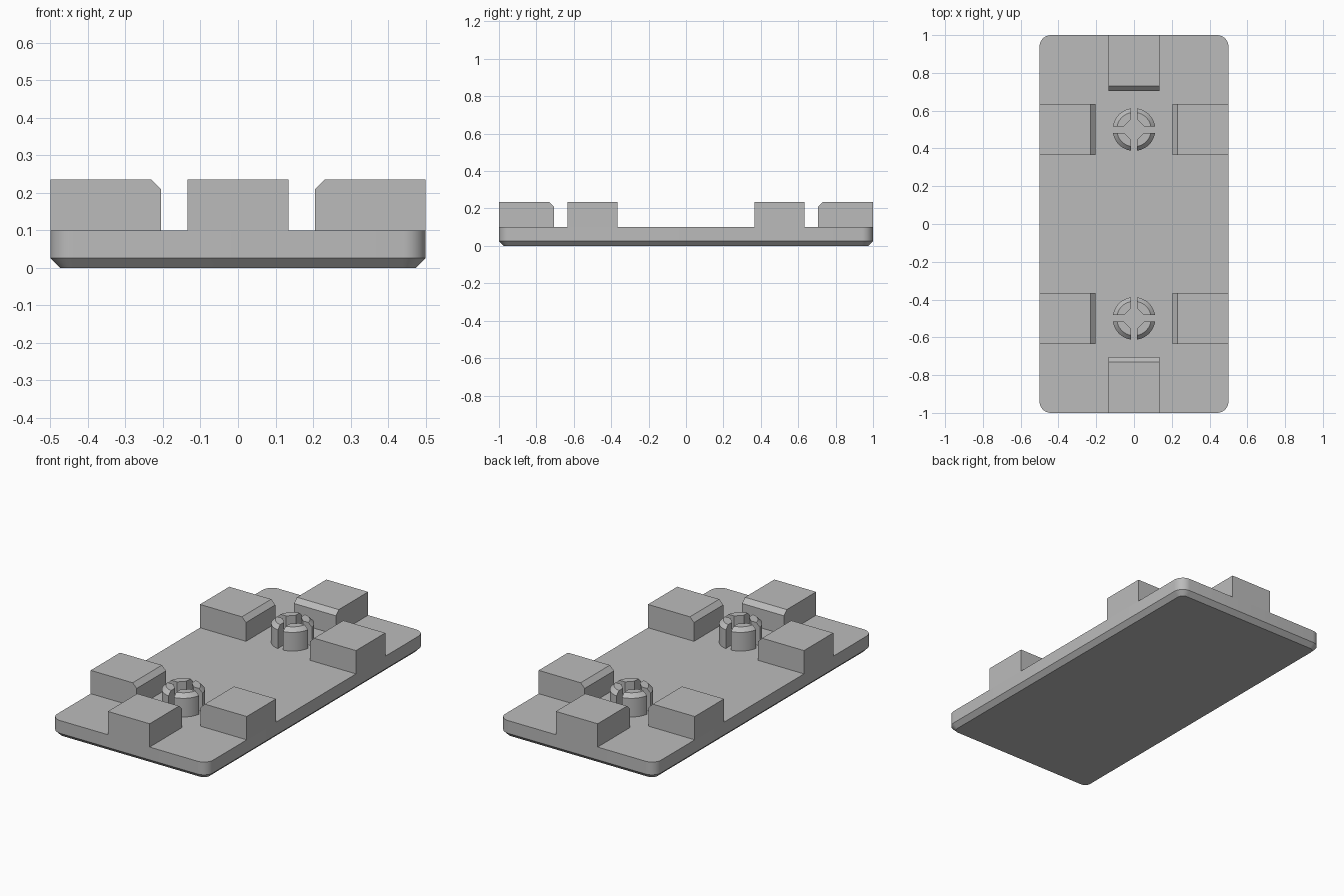
import bpy, bmesh
from math import sin, cos, asin, pi, radians
from mathutils import Matrix, Vector

if "Cube" in bpy.data.objects:
    bpy.data.objects.remove(bpy.data.objects["Cube"], do_unlink=True)

grey = bpy.data.materials.new("plain grey")
grey.use_nodes = True
grey.diffuse_color = (0.5, 0.5, 0.5, 1)
grey.node_tree.nodes["Principled BSDF"].inputs["Base Color"].default_value = (0.5, 0.5, 0.5, 1)

PLATE_TOP, BLOCK_TOP, PEG_TOP = 0.1, 0.235, 0.23
HALF_WIDTH, CHAMFER = 0.134, 0.026


def finish(name, bm, matrix=Matrix()):
    bmesh.ops.recalc_face_normals(bm, faces=bm.faces)
    mesh = bpy.data.meshes.new(name)
    bm.to_mesh(mesh)
    bm.free()
    mesh.materials.append(grey)
    ob = bpy.data.objects.new(name, mesh)
    ob.matrix_world = matrix
    bpy.context.collection.objects.link(ob)
    bpy.ops.object.select_all(action='DESELECT')
    ob.select_set(True)
    bpy.context.view_layer.objects.active = ob
    bpy.ops.object.shade_smooth_by_angle(angle=radians(25))
    return ob


def loft(name, rings, matrix=Matrix()):
    """Join matching closed outlines and cap both ends."""
    bm = bmesh.new()
    loops = [[bm.verts.new(p) for p in ring] for ring in rings]
    n = len(loops[0])
    for a, b in zip(loops, loops[1:]):
        for i in range(n):
            j = (i + 1) % n
            bm.faces.new((a[i], a[j], b[j], b[i]))
    bm.faces.new(loops[0])
    bm.faces.new(loops[-1])
    return finish(name, bm, matrix)


def rounded_outline(inset, z, radius=0.06, steps=8):
    r = radius - inset
    points = []
    for k, (sx, sy) in enumerate(((1, 1), (-1, 1), (-1, -1), (1, -1))):
        for i in range(steps + 1):
            a = (k + i / steps) * pi / 2
            points.append((sx * (0.5 - radius) + r * cos(a),
                           sy * (1 - radius) + r * sin(a), z))
    return points


# Base plate with a bevelled underside
loft("base_plate", [rounded_outline(CHAMFER, 0), rounded_outline(0, CHAMFER),
                    rounded_outline(0, PLATE_TOP)])


# Edge blocks, chamfered along the upper inner edge
def edge_block(name, x, y, turn):
    length = 0.295
    profile = [(0, PLATE_TOP), (0, BLOCK_TOP), (length - CHAMFER, BLOCK_TOP),
               (length, BLOCK_TOP - CHAMFER), (length, PLATE_TOP)]
    rings = [[(px, side * HALF_WIDTH, pz) for px, pz in profile] for side in (-1, 1)]
    loft(name, rings, Matrix.Translation((x, y, 0)) @ Matrix.Rotation(turn, 4, 'Z'))


# Split peg: four chamfered quarter sectors around a small hollow
def quarter(r, z, gap=0.017, inner=0.053, steps=10):
    start = asin(gap / r)
    arc = [start + (pi / 2 - 2 * start) * i / steps for i in range(steps + 1)]
    return ([(inner, gap, z)] + [(r * cos(a), r * sin(a), z) for a in arc]
            + [(gap, inner, z)])


for sy, end in ((-1, "front"), (1, "back")):
    edge_block(end + "_end_block", 0, sy, -sy * pi / 2)
    edge_block(end + "_left_block", 0.5, sy * 0.5, pi)
    edge_block(end + "_right_block", -0.5, sy * 0.5, 0)
    for k in range(4):
        place = Matrix.Translation((0, sy * 0.5, 0)) @ Matrix.Rotation(k * pi / 2, 4, 'Z')
        loft(f"{end}_peg_quarter_{k + 1}",
             [quarter(0.113, PLATE_TOP), quarter(0.113, PEG_TOP - 0.022),
              quarter(0.091, PEG_TOP)], place)
